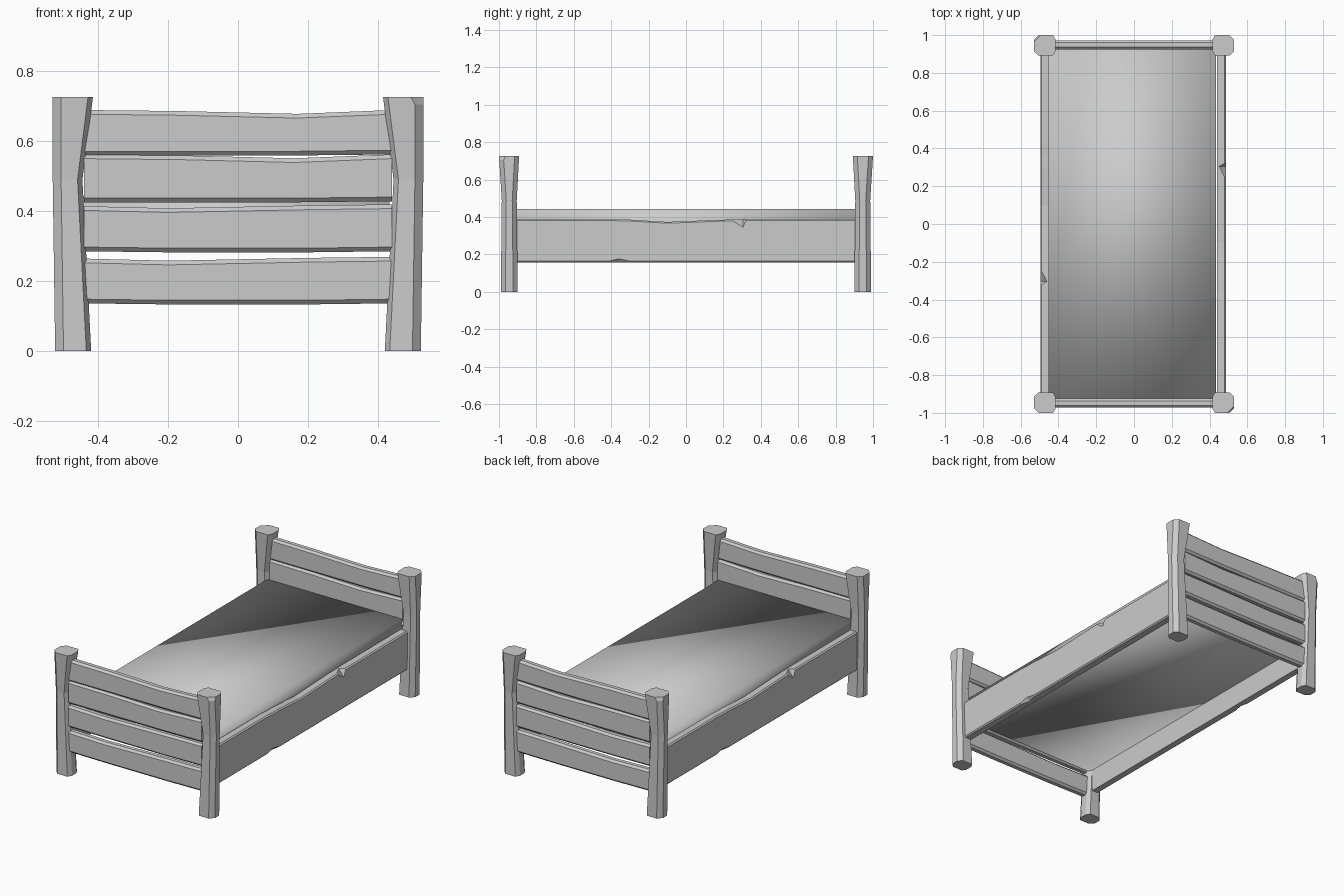
import bpy
import bmesh
from mathutils import Matrix

cube = bpy.data.objects.get("Cube")
if cube:
    bpy.data.objects.remove(cube, do_unlink=True)

grey = bpy.data.materials.new("plain grey")
grey.use_nodes = True
grey.diffuse_color = (0.6, 0.6, 0.6, 1)
grey.node_tree.nodes["Principled BSDF"].inputs["Base Color"].default_value = grey.diffuse_color


def loft(name, rings, matrix=None, smooth=False):
    """Skin a closed solid over a row of equal-sized rings."""
    bm = bmesh.new()
    loops = [[bm.verts.new(p) for p in ring] for ring in rings]
    for a, b in zip(loops, loops[1:]):
        for i in range(len(a)):
            j = (i + 1) % len(a)
            bm.faces.new((a[i], a[j], b[j], b[i]))
    bm.faces.new(loops[0][::-1])
    bm.faces.new(loops[-1])
    if matrix:
        bm.transform(matrix)
    bmesh.ops.recalc_face_normals(bm, faces=bm.faces)
    for f in bm.faces:
        f.smooth = smooth
    return finish(name, bm)


def finish(name, bm):
    mesh = bpy.data.meshes.new(name)
    bm.to_mesh(mesh)
    bm.free()
    mesh.materials.append(grey)
    obj = bpy.data.objects.new(name, mesh)
    bpy.context.collection.objects.link(obj)
    return obj


def scale(sx, sy):
    return Matrix.Diagonal((sx, sy, 1, 1))


# Posts: chamfered square section, waisted on the inner side
def post_ring(z, x0, x1, y0, y1, ci=0.014, co=0.024):
    return [(x0 + ci, y0, z), (x1 - co, y0, z), (x1, y0 + co, z), (x1, y1 - co, z),
            (x1 - co, y1, z), (x0 + ci, y1, z), (x0, y1 - co, z), (x0, y0 + co, z)]


post_rings = [post_ring(0, 0.42, 0.523, 0.90, 0.99),
              post_ring(0.49, 0.445, 0.53, 0.905, 0.985),
              post_ring(0.726, 0.415, 0.53, 0.892, 1.0)]
for end, sy in (("front", -1), ("back", 1)):
    for side, sx in (("left", 1), ("right", -1)):
        post = loft(f"{end}_{side}_post", post_rings, scale(sx, sy))
        # Small chip off the top outer corner of two opposite posts
        if sx * sy < 0:
            bm = bmesh.new()
            bm.from_mesh(post.data)
            cut = bmesh.ops.bisect_plane(
                bm, geom=bm.verts[:] + bm.edges[:] + bm.faces[:],
                plane_co=(sx * 0.51, sy * 0.99, 0.715),
                plane_no=(sx, sy, 0.45), clear_outer=True)
            rim = [e for e in cut["geom_cut"] if isinstance(e, bmesh.types.BMEdge)]
            bmesh.ops.holes_fill(bm, edges=rim)
            bm.to_mesh(post.data)
            bm.free()


# End boards: bevelled planks with a sagging top edge
def plank_ring(x, z0, z1, y0=0.925, y1=0.972, b=0.012):
    return [(x, y0, z0 + b), (x, y0 + b, z0), (x, y1 - b, z0), (x, y1, z0 + b),
            (x, y1, z1 - b), (x, y1 - b, z1), (x, y0 + b, z1), (x, y0, z1 - b)]


planks = [(0.133, 0.269, -0.2), (0.282, 0.419, -0.2),
          (0.425, 0.562, 0.16), (0.559, 0.689, 0.17)]
for end, sy in (("foot", -1), ("head", 1)):
    for n, (z0, z1, dip) in enumerate(planks, 1):
        rings = [plank_ring(-0.44, z0 + 0.003, z1 - 0.005),
                 plank_ring(-dip, z0, z1 - 0.003),
                 plank_ring(dip, z0, z1 - 0.011),
                 plank_ring(0.44, z0 + 0.003, z1)]
        if dip > 0:
            rings[0] = plank_ring(-0.44, z0, z1)
        rings.sort(key=lambda r: r[0][0])
        loft(f"{end}board_plank_{n}", rings, scale(1, sy))


# Side rails: worn planks with a notch on top and a chip below
def rail_ring(y, top=0.39, notch=0.0, chip=0.0, x0=0.44, x1=0.486, b=0.007):
    z0 = 0.158
    return [(x0, y, z0), (x1 - b - chip, y, z0), (x1, y, z0 + b + chip),
            (x1, y, top - b - notch), (x1 - b - notch * 0.8, y, top), (x0, y, top)]


rail_rings = [rail_ring(-0.91), rail_ring(-0.41), rail_ring(-0.36, 0.387, chip=0.012),
              rail_ring(-0.3, 0.386), rail_ring(-0.1, 0.374), rail_ring(0.15, 0.384),
              rail_ring(0.25, 0.387), rail_ring(0.305, 0.388, notch=0.036),
              rail_ring(0.32, 0.389), rail_ring(0.91)]
loft("left_rail", rail_rings)
loft("right_rail", rail_rings, Matrix.Translation((-0.01, 0, 0)) @ scale(-1, -1))

# Mattress: one softly shaded block
mattress_rings = [[(-0.453, -0.924, z), (0.434, -0.924, z), (0.434, 0.924, z), (-0.453, 0.924, z)]
                  for z in (0.29, 0.443)]
loft("mattress", mattress_rings, smooth=True)
